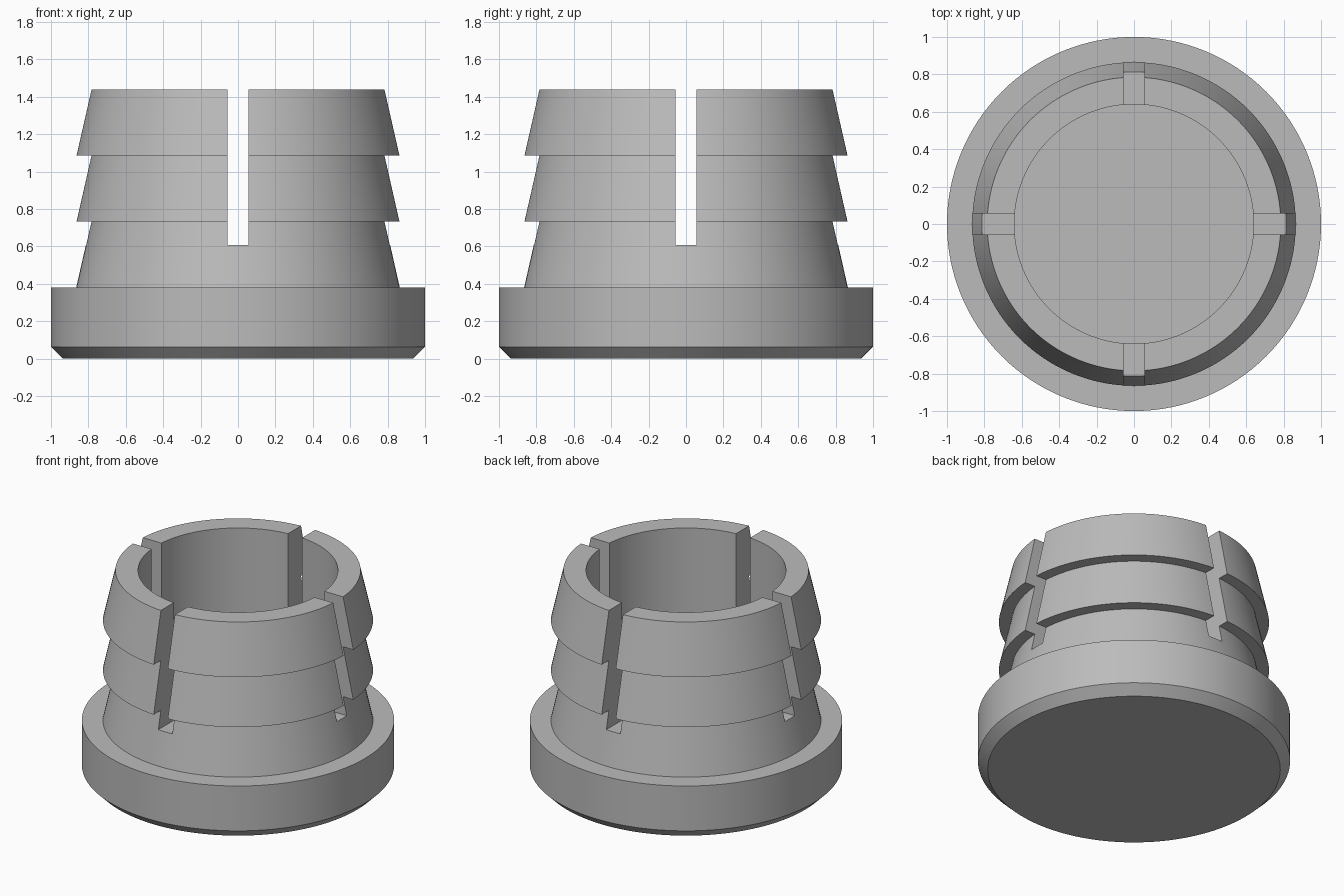
import bpy, bmesh, math
from mathutils import Matrix

if "Cube" in bpy.data.objects:
    bpy.data.objects.remove(bpy.data.objects["Cube"], do_unlink=True)

# Main dimensions
SEGMENTS = 128
FLANGE_R, FLANGE_TOP, CHAMFER = 1.0, 0.38, 0.063
BARB_WIDE, BARB_NARROW, BARB_H, BARBS = 0.865, 0.785, 0.353, 3
BORE_R, BORE_FLOOR = 0.64, 0.38
SLOT_W, SLOT_FLOOR = 0.11, 0.607
TOP = FLANGE_TOP + BARBS * BARB_H

grey = bpy.data.materials.new("plain grey")
grey.use_nodes = True
colour = (0.5, 0.5, 0.5, 1)
grey.diffuse_color = colour
grey.node_tree.nodes["Principled BSDF"].inputs["Base Color"].default_value = colour


def add_object(name, bm):
    mesh = bpy.data.meshes.new(name)
    bm.to_mesh(mesh)
    bm.free()
    mesh.materials.append(grey)
    obj = bpy.data.objects.new(name, mesh)
    bpy.context.collection.objects.link(obj)
    return obj


def lathe(name, profile):
    """Turn an (r, z) profile, starting and ending on the axis, into a solid."""
    bm = bmesh.new()
    verts = [bm.verts.new((r, 0, z)) for r, z in profile]
    edges = [bm.edges.new(pair) for pair in zip(verts, verts[1:])]
    bmesh.ops.spin(bm, geom=verts + edges, cent=(0, 0, 0), axis=(0, 0, 1),
                   angle=math.tau, steps=SEGMENTS, use_merge=True)
    bmesh.ops.remove_doubles(bm, verts=bm.verts, dist=1e-5)
    bmesh.ops.recalc_face_normals(bm, faces=bm.faces)
    return add_object(name, bm)


# Flange with a chamfered lower edge, then stacked barbs, then the blind bore
profile = [(0, 0), (FLANGE_R - CHAMFER, 0), (FLANGE_R, CHAMFER), (FLANGE_R, FLANGE_TOP)]
for i in range(BARBS):
    z = FLANGE_TOP + i * BARB_H
    profile += [(BARB_WIDE, z), (BARB_NARROW, z + BARB_H)]
profile += [(BORE_R, TOP), (BORE_R, BORE_FLOOR), (0, BORE_FLOOR)]
plug = lathe("barbed_plug", profile)

# Two crossing slots split the sleeve into four fingers
cutters = []
for axis, size in (("x", (3, SLOT_W)), ("y", (SLOT_W, 3))):
    bm = bmesh.new()
    bmesh.ops.create_cube(bm, size=1, matrix=Matrix.Translation((0, 0, SLOT_FLOOR + 0.5))
                          @ Matrix.Diagonal((*size, 1, 1)))
    cutter = add_object("slot_cutter_" + axis, bm)
    cutter.hide_render = True
    cutters.append(cutter)
    mod = plug.modifiers.new("slot_" + axis, "BOOLEAN")
    mod.operation, mod.solver, mod.object = "DIFFERENCE", "EXACT", cutter

bpy.ops.object.select_all(action="DESELECT")
plug.select_set(True)
bpy.context.view_layer.objects.active = plug
for mod in list(plug.modifiers):
    bpy.ops.object.modifier_apply(modifier=mod.name)
for cutter in cutters:
    bpy.data.objects.remove(cutter, do_unlink=True)

bpy.ops.object.shade_smooth_by_angle(angle=math.radians(30))
